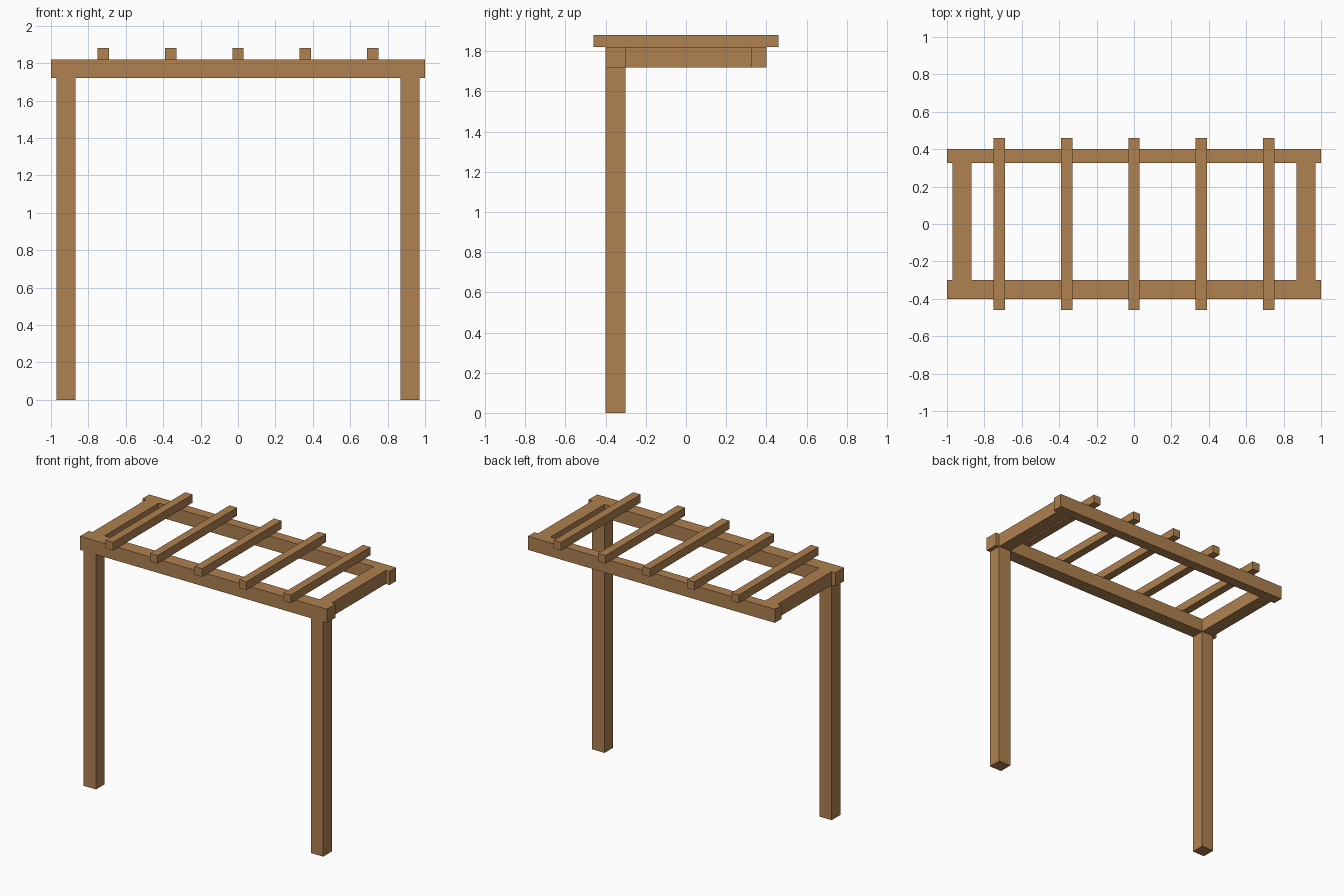
import bpy

cube = bpy.data.objects.get("Cube")
if cube:
    bpy.data.objects.remove(cube, do_unlink=True)

# Timber colour
WOOD = (0.43, 0.22, 0.08, 1.0)
wood = bpy.data.materials.new("warm_wood")
wood.use_nodes = True
wood.diffuse_color = WOOD
bsdf = next(n for n in wood.node_tree.nodes if n.type == "BSDF_PRINCIPLED")
bsdf.inputs["Base Color"].default_value = WOOD


def timber(name, x, y, z):
    """Square-cut timber spanning the given (low, high) ranges."""
    spans = (x, y, z)
    bpy.ops.mesh.primitive_cube_add(size=1, location=[(a + b) / 2 for a, b in spans])
    obj = bpy.context.object
    obj.name = obj.data.name = name
    obj.scale = [b - a for a, b in spans]
    bpy.ops.object.transform_apply(location=False, rotation=False, scale=True)
    obj.data.materials.append(wood)
    return obj


BEAM_BOTTOM, BEAM_TOP, RAFTER_TOP = 1.72, 1.82, 1.88
FRONT, BACK = (-0.4, -0.3), (0.325, 0.4)
beam_z = (BEAM_BOTTOM, BEAM_TOP)

# Long beams; the back one rests against a wall
timber("front_beam", (-1, 1), FRONT, beam_z)
timber("back_beam", (-1, 1), BACK, beam_z)

# Posts and side beams, mirrored left and right
for side, sign in (("left", 1), ("right", -1)):
    x = sorted((sign * 0.87, sign * 0.97))
    timber(side + "_post", x, FRONT, (0, BEAM_BOTTOM))
    timber(side + "_side_beam", x, (FRONT[1], BACK[0]), beam_z)

# Evenly spaced rafters across the top
for i in range(5):
    cx = (i - 2) * 0.36
    timber(f"rafter_{i + 1}", (cx - 0.03, cx + 0.03), (-0.46, 0.46), (BEAM_TOP, RAFTER_TOP))
